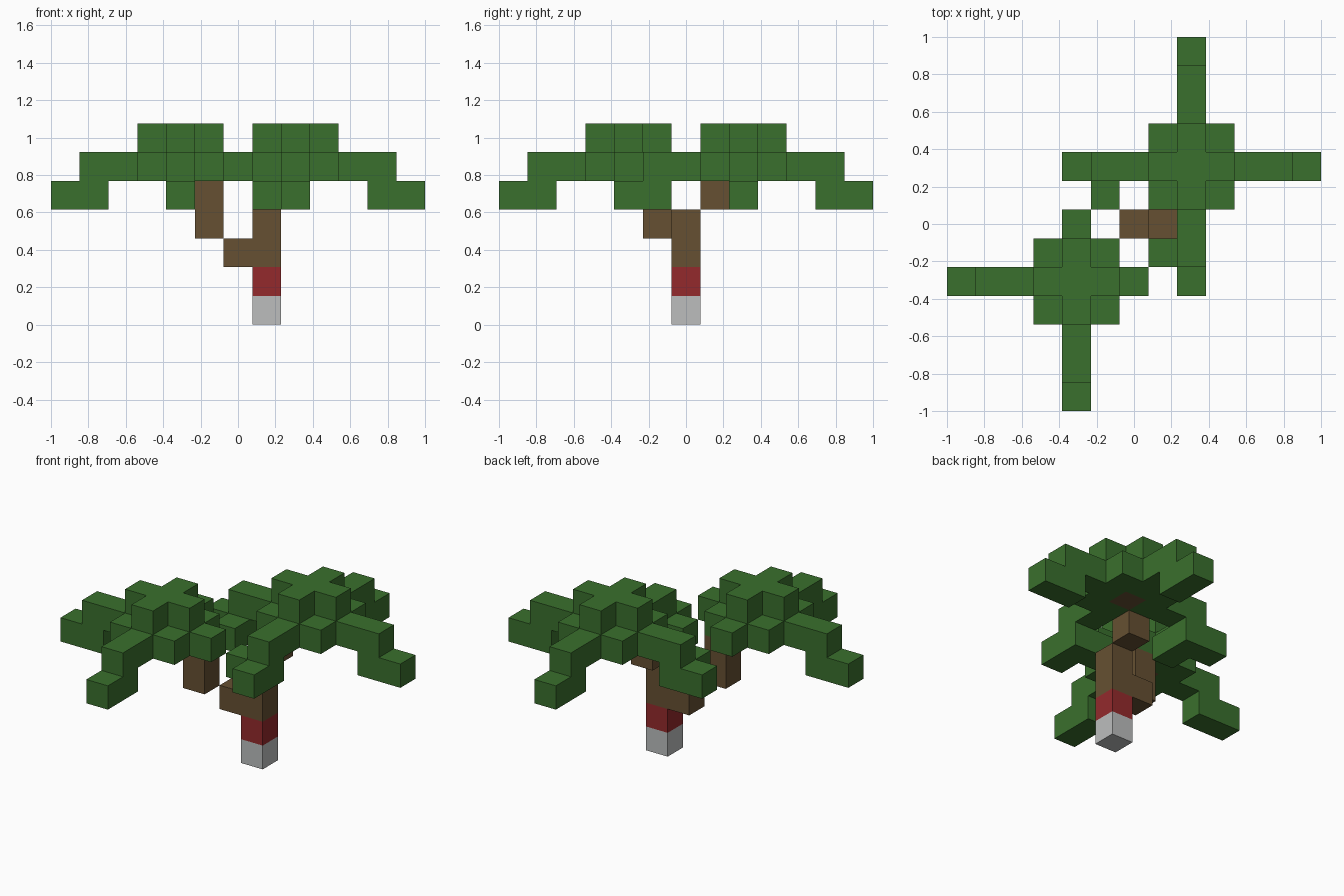
import bpy
import bmesh
from mathutils import Vector

cube = bpy.data.objects.get("Cube")
if cube:
    bpy.data.objects.remove(cube, do_unlink=True)

UNIT = 2 / 13   # block size; blocks sit on a 13 x 13 grid
MID = 6         # index of the middle block


def srgb(*rgb):
    return tuple((c / 255 / 12.92) if c < 11 else ((c / 255 + 0.055) / 1.055) ** 2.4
                 for c in rgb) + (1,)


def material(name, color):
    mat = bpy.data.materials.new(name)
    mat.use_nodes = True
    mat.diffuse_color = color
    bsdf = mat.node_tree.nodes["Principled BSDF"]
    bsdf.inputs["Base Color"].default_value = color
    bsdf.inputs["Roughness"].default_value = 0.9
    return mat


leaf = material("leaf green", srgb(58, 112, 45))
bark = material("bark brown", srgb(102, 80, 50))
red = material("band red", srgb(148, 42, 44))
pale = material("pale grey", srgb(188, 190, 190))

DIRECTIONS = [(1, 0), (-1, 0), (0, 1), (0, -1)]


def crown(c):
    """Square of leaves with a raised cross, around a wooden heart."""
    square = {(c + i, c + j, 5) for i in (-1, 0, 1) for j in (-1, 0, 1)}
    cross = {(c, c, 6)} | {(c + dx, c + dy, 6) for dx, dy in DIRECTIONS}
    return (square | cross) - {(c, c, 5)}


def frond(c, dx, dy):
    """Arm that runs outwards and steps down one block near its tip."""
    return {(c + dx * r, c + dy * r, z) for r, z in ((2, 5), (3, 5), (3, 4), (4, 4))}


# Back crown: four full fronds, two small side leaves
back_crown = crown(8) | {(5, 7, 4), (7, 5, 4)}
for dx, dy in DIRECTIONS:
    back_crown |= frond(8, dx, dy)

# Front crown: two full fronds, two short stubs
front_crown = crown(4) | frond(4, -1, 0) | frond(4, 0, -1) | {(6, 4, 5), (4, 6, 5)}

parts = {
    "trunk_base": (pale, {(7, 6, 0)}),
    "trunk_band": (red, {(7, 6, 1)}),
    "back_trunk": (bark, {(7, 6, 2), (7, 6, 3), (7, 7, 4), (8, 8, 5)}),
    "front_branch": (bark, {(6, 6, 2), (5, 5, 3), (5, 5, 4), (4, 4, 5)}),
    "back_crown": (leaf, back_crown),
    "front_crown": (leaf, front_crown),
}
filled = set().union(*(cells for _, cells in parts.values()))


def build(name, mat, cells):
    """Make the outer faces of a group of blocks."""
    bm = bmesh.new()
    for cell in sorted(cells):
        center = Vector((cell[0] - MID, cell[1] - MID, cell[2] + 0.5))
        for axis in range(3):
            for sign in (-1, 1):
                normal = Vector((0, 0, 0))
                normal[axis] = sign
                if tuple(int(a + b) for a, b in zip(cell, normal)) in filled:
                    continue
                u = Vector((0, 0, 0))
                u[(axis + 1) % 3] = 1
                v = normal.cross(u)
                corners = [center + (normal + u * a + v * b) / 2
                           for a, b in ((-1, -1), (1, -1), (1, 1), (-1, 1))]
                bm.faces.new([bm.verts.new(p * UNIT) for p in corners])
    bmesh.ops.remove_doubles(bm, verts=bm.verts, dist=0.001)
    mesh = bpy.data.meshes.new(name)
    bm.to_mesh(mesh)
    bm.free()
    mesh.materials.append(mat)
    bpy.context.collection.objects.link(bpy.data.objects.new(name, mesh))


for part, (mat, cells) in parts.items():
    build(part, mat, cells)
